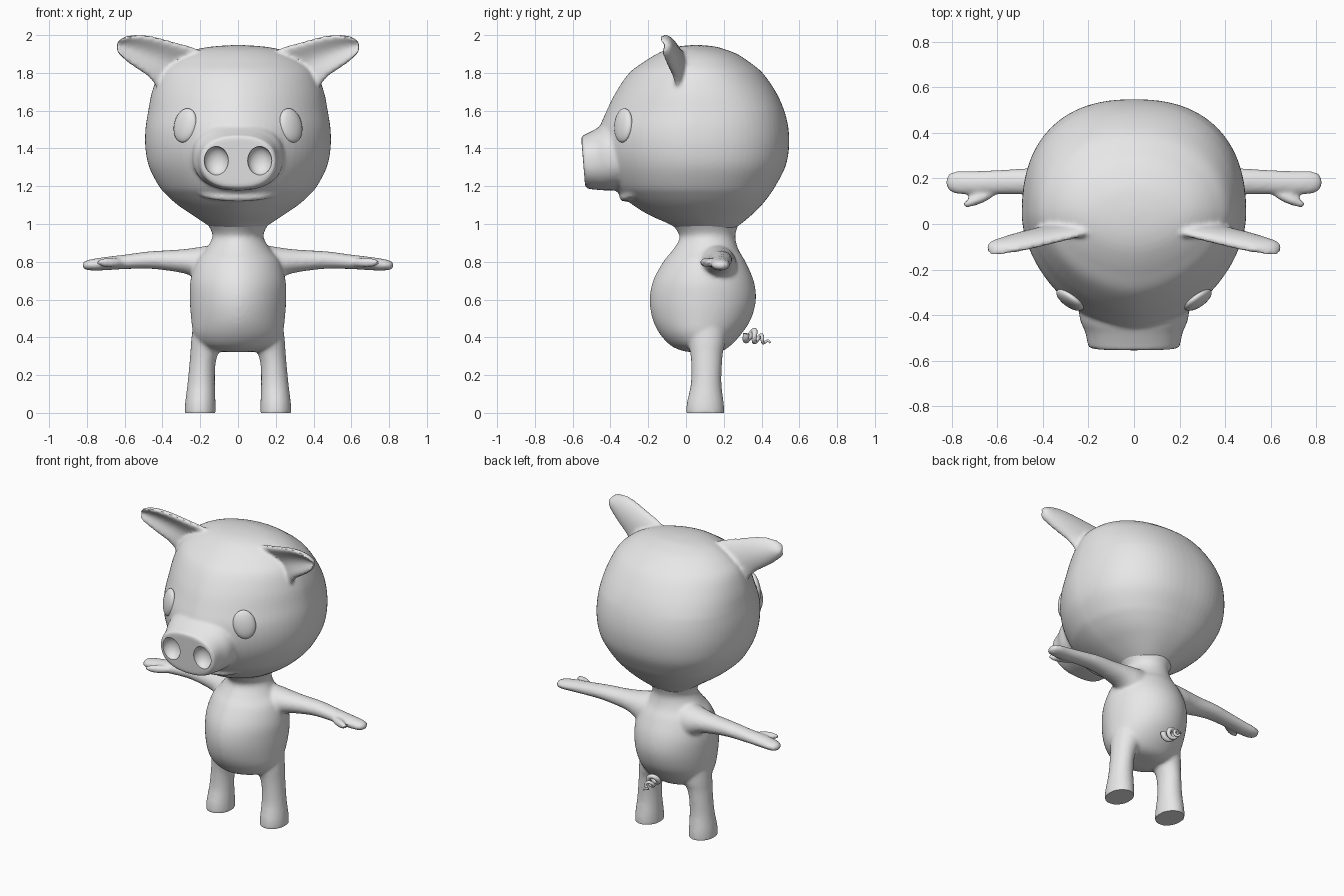
import bpy, bmesh, math
from mathutils import Matrix, Vector

if "Cube" in bpy.data.objects:
    bpy.data.objects.remove(bpy.data.objects["Cube"])

skin_mat = bpy.data.materials.new("plain grey")
skin_mat.diffuse_color = (0.8, 0.8, 0.8, 1)
skin_mat.use_nodes = True
skin_mat.node_tree.nodes["Principled BSDF"].inputs["Base Color"].default_value = skin_mat.diffuse_color


def finish(name, bm, mirror=False):
    bmesh.ops.recalc_face_normals(bm, faces=bm.faces)
    me = bpy.data.meshes.new(name)
    bm.to_mesh(me)
    bm.free()
    me.materials.append(skin_mat)
    ob = bpy.data.objects.new(name, me)
    bpy.context.collection.objects.link(ob)
    if mirror:
        ob.modifiers.new("mirror", 'MIRROR').use_mirror_merge = False
    return ob


def smooth_sections(secs, steps=6):
    """Catmull-Rom interpolation between section tuples."""
    out = []
    for i in range(len(secs) - 1):
        p0, p1, p2, p3 = (secs[max(0, min(len(secs) - 1, i + k))] for k in (-1, 0, 1, 2))
        for s in range(steps):
            t = s / steps
            out.append([0.5 * (2 * b + (c - a) * t + (2 * a - 5 * b + 4 * c - d) * t * t
                               + (3 * b - a - 3 * c + d) * t ** 3)
                        for a, b, c, d in zip(p0, p1, p2, p3)])
    return out + [list(secs[-1])]


def skin(name, rings, mirror=False):
    bm = bmesh.new()
    loops = [[bm.verts.new(p) for p in ring] for ring in rings]
    n = len(loops[0])
    for a, b in zip(loops, loops[1:]):
        for i in range(n):
            bm.faces.new((a[i], a[(i + 1) % n], b[(i + 1) % n], b[i]))
    bm.faces.new(loops[0])
    bm.faces.new(loops[-1])
    return finish(name, bm, mirror)


def loft(name, axis, secs, e_front=1.0, e_back=lambda t: 1.0, mirror=False, n=72):
    """Sections are (position, u0, u1, v0, v1) boxes holding a rounded outline."""
    place = {'x': lambda t, u, v: (t, u, v), 'y': lambda t, u, v: (u, t, v),
             'z': lambda t, u, v: (u, v, t)}[axis]
    rings = []
    for t, u0, u1, v0, v1 in smooth_sections(secs):
        ring = []
        for i in range(n):
            a = 2 * math.pi * i / n
            c, s = math.cos(a), math.sin(a)
            e = e_front if s < 0 else e_back(t)
            c = math.copysign(abs(c) ** e, c)
            s = math.copysign(abs(s) ** e, s)
            ring.append(place(t, (u0 + u1) / 2 + c * (u1 - u0) / 2,
                              (v0 + v1) / 2 + s * (v1 - v0) / 2))
        rings.append(ring)
    return skin(name, rings, mirror)


def ellipsoid(name, loc, radii, rot=Matrix(), mirror=True):
    bm = bmesh.new()
    m = Matrix.Translation(loc) @ rot @ Matrix.Diagonal((*radii, 1))
    bmesh.ops.create_uvsphere(bm, u_segments=24, v_segments=16, radius=1, matrix=m)
    return finish(name, bm, mirror)


def tube(name, pts, radius):
    """Round tube through points of (x, y, z, radius factor)."""
    cu = bpy.data.curves.new(name, 'CURVE')
    cu.dimensions = '3D'
    cu.bevel_depth, cu.bevel_resolution, cu.use_fill_caps = radius, 3, True
    sp = cu.splines.new('POLY')
    sp.points.add(len(pts) - 1)
    for p, (x, y, z, r) in zip(sp.points, pts):
        p.co, p.radius = (x, y, z, 1), r
    sp.use_smooth = True
    cu.materials.append(skin_mat)
    ob = bpy.data.objects.new(name, cu)
    bpy.context.collection.objects.link(ob)
    return ob


def fuse(obs, voxel, rounds):
    """Melt parts into the first one with soft fillets at the joins."""
    bpy.ops.object.select_all(action='DESELECT')
    for ob in obs:
        ob.select_set(True)
    bpy.context.view_layer.objects.active = obs[0]
    bpy.ops.object.convert(target='MESH')
    bpy.ops.object.join()
    rm = obs[0].modifiers.new("melt", 'REMESH')
    rm.mode, rm.voxel_size = 'VOXEL', voxel
    sm = obs[0].modifiers.new("soften", 'SMOOTH')
    sm.factor, sm.iterations = 0.5, rounds
    bpy.ops.object.convert(target='MESH')
    return obs[0]


# Head: pointed towards the face, full at the back of the skull
sections = [(0.972, 0.13, -0.045, 0.25), (1.0, 0.17, -0.09, 0.29), (1.05, 0.245, -0.2, 0.35),
            (1.1, 0.318, -0.28, 0.4), (1.15, 0.375, -0.343, 0.44), (1.2, 0.418, -0.39, 0.473),
            (1.3, 0.47, -0.44, 0.525), (1.4, 0.49, -0.465, 0.545), (1.5, 0.49, -0.46, 0.543),
            (1.6, 0.475, -0.42, 0.52), (1.7, 0.455, -0.37, 0.475), (1.8, 0.415, -0.3, 0.405),
            (1.86, 0.355, -0.22, 0.332), (1.9, 0.29, -0.155, 0.27), (1.925, 0.22, -0.1, 0.205),
            (1.94, 0.13, -0.04, 0.15), (1.947, 0.03, 0.03, 0.08)]
head = loft("head", 'z', [(z, -w, w, f, b) for z, w, f, b in sections], 1.13,
            lambda z: 0.84 + 0.16 * min(1, max(0, (z - 1.6) / 0.25)))

# Snout with a slightly leaning face
snout = loft("snout", 'y', [(y, -w, w, a, b) for y, w, a, b in
             [(-0.30, 0.25, 1.19, 1.56), (-0.42, 0.238, 1.178, 1.53), (-0.48, 0.215, 1.18, 1.5),
              (-0.53, 0.204, 1.185, 1.475), (-0.548, 0.199, 1.19, 1.468),
              (-0.555, 0.19, 1.2, 1.458)]], 0.85, lambda t: 0.85)
for v in snout.data.vertices:
    v.co.y += (1.46 - v.co.z) * 0.08

# Lower lip curving under the snout
lip_path = []
for i in range(17):
    k = i / 8 - 1
    a = k * 0.62
    lip_path.append((0.355 * math.sin(a), 0.045 - 0.375 * math.cos(a), 1.142 + 0.02 * k * k,
                     1.02 - 0.6 * k ** 4))
lip = tube("lower_lip", lip_path, 0.023)

# Ears: cupped at the front, section = upper x, z, lower x, z, thickness
ear_rings = []
for ux, uz, lx, lz, th in smooth_sections([
        (0.13, 1.87, 0.36, 1.67, 0.9), (0.21, 1.927, 0.44, 1.735, 1),
        (0.33, 1.963, 0.478, 1.78, 1.05), (0.45, 1.995, 0.535, 1.82, 1.1),
        (0.54, 2.004, 0.59, 1.86, 1.05), (0.605, 1.99, 0.632, 1.9, 0.95),
        (0.64, 1.965, 0.645, 1.93, 0.65)]):
    ring = []
    for i in range(40):
        back = i < 20
        t = i / 20 if back else (40 - i) / 20
        s = max(0, math.sin(math.pi * t))
        x, z = ux + (lx - ux) * t, uz + (lz - uz) * t
        off = 0.047 * s ** 0.5 if back else -0.05 * s ** 0.5 + 0.06 * s ** 1.3
        yc = -0.027 - 0.18 * (x - 0.22) - 0.2 * (z - 1.85)
        ring.append((x, yc + off * th, z))
    ear_rings.append(ring)
ears = skin("ears", ear_rings, mirror=True)
head = fuse([head, snout, lip, ears], 0.011, 5)

# Hollow nostrils
for side in (-1, 1):
    cutter = ellipsoid("nostril_cutter", (side * 0.115, -0.545, 1.335), (0.064, 0.055, 0.076),
                       mirror=False)
    cutter.hide_render = True
    cut = head.modifiers.new("nostril", 'BOOLEAN')
    cut.object, cut.operation, cut.solver = cutter, 'DIFFERENCE', 'EXACT'
    bpy.context.view_layer.objects.active = head
    bpy.ops.object.modifier_apply(modifier=cut.name)
    bpy.data.objects.remove(cutter)

# Eyes lying on the cheeks
eye_rot = (Matrix.Rotation(0.66, 4, 'Z') @ Matrix.Rotation(-0.17, 4, 'Y')
           @ Matrix.Rotation(-0.15, 4, 'X'))
ellipsoid("eyes", (0.28, -0.332, 1.522), (0.07, 0.03, 0.092), eye_rot)

# Torso with round belly and narrow neck
sections = [(0.322, 0.07, 0.02, 0.16), (0.332, 0.14, -0.03, 0.2), (0.36, 0.2, -0.085, 0.24),
            (0.42, 0.236, -0.14, 0.295), (0.5, 0.248, -0.178, 0.345), (0.6, 0.255, -0.192, 0.37),
            (0.7, 0.252, -0.174, 0.358), (0.8, 0.222, -0.12, 0.315), (0.86, 0.175, -0.072, 0.28),
            (0.92, 0.139, -0.035, 0.262), (0.96, 0.14, -0.045, 0.265), (1.03, 0.18, -0.1, 0.29)]
torso = loft("body", 'z', [(z, -w, w, f, b) for z, w, f, b in sections], 1.13)

# Legs, reaching slightly below the floor to be trimmed flat later
legs = loft("legs", 'z', [(-0.012, 0.118, 0.282, 0.0, 0.202), (0.05, 0.119, 0.28, 0.004, 0.2),
                          (0.15, 0.122, 0.268, 0.025, 0.188), (0.25, 0.12, 0.258, 0.028, 0.19),
                          (0.32, 0.103, 0.252, 0.022, 0.196), (0.38, 0.07, 0.248, 0.01, 0.21),
                          (0.5, 0.05, 0.235, 0.0, 0.22)], mirror=True)

# Arms flaring into the shoulders and ending in mitten hands
arms = loft("arms", 'x', [(0.1, 0.05, 0.27, 0.64, 0.892), (0.18, 0.065, 0.268, 0.68, 0.882),
                          (0.26, 0.092, 0.256, 0.73, 0.87), (0.35, 0.113, 0.247, 0.75, 0.862),
                          (0.47, 0.127, 0.244, 0.763, 0.855), (0.6, 0.13, 0.237, 0.761, 0.838),
                          (0.7, 0.128, 0.232, 0.755, 0.826), (0.77, 0.131, 0.232, 0.754, 0.815),
                          (0.805, 0.142, 0.224, 0.757, 0.806), (0.82, 0.16, 0.206, 0.767, 0.796),
                          (0.824, 0.172, 0.192, 0.776, 0.786)], mirror=True)
thumbs = ellipsoid("thumbs", (0.675, 0.113, 0.796), (0.085, 0.024, 0.026),
                   Matrix.Rotation(-0.42, 4, 'Z'))
body = fuse([torso, legs, arms, thumbs], 0.0105, 8)
for v in body.data.vertices:
    v.co.z = max(v.co.z, 0.0)

# Curly tail shrinking towards its tip
axis = Vector((0, 0.93, -0.36)).normalized()
side_a = Vector((1, 0, 0))
side_b = axis.cross(side_a)
tail = []
for i in range(73):
    k = i / 72
    r = 0.034 * (1 - 0.9 * k ** 1.5)
    a = k * 3 * 2 * math.pi
    p = Vector((0, 0.32, 0.42)) + axis * 0.135 * k + r * (side_a * math.cos(a) + side_b * math.sin(a))
    tail.append((*p, 1 - 0.75 * k))
tube("tail", tail, 0.018)

# Smooth shading, keeping the rims of the nostrils and feet sharp
for ob in bpy.context.scene.objects:
    ob.select_set(ob.type == 'MESH')
bpy.context.view_layer.objects.active = head
bpy.ops.object.shade_smooth_by_angle(angle=math.radians(40))
